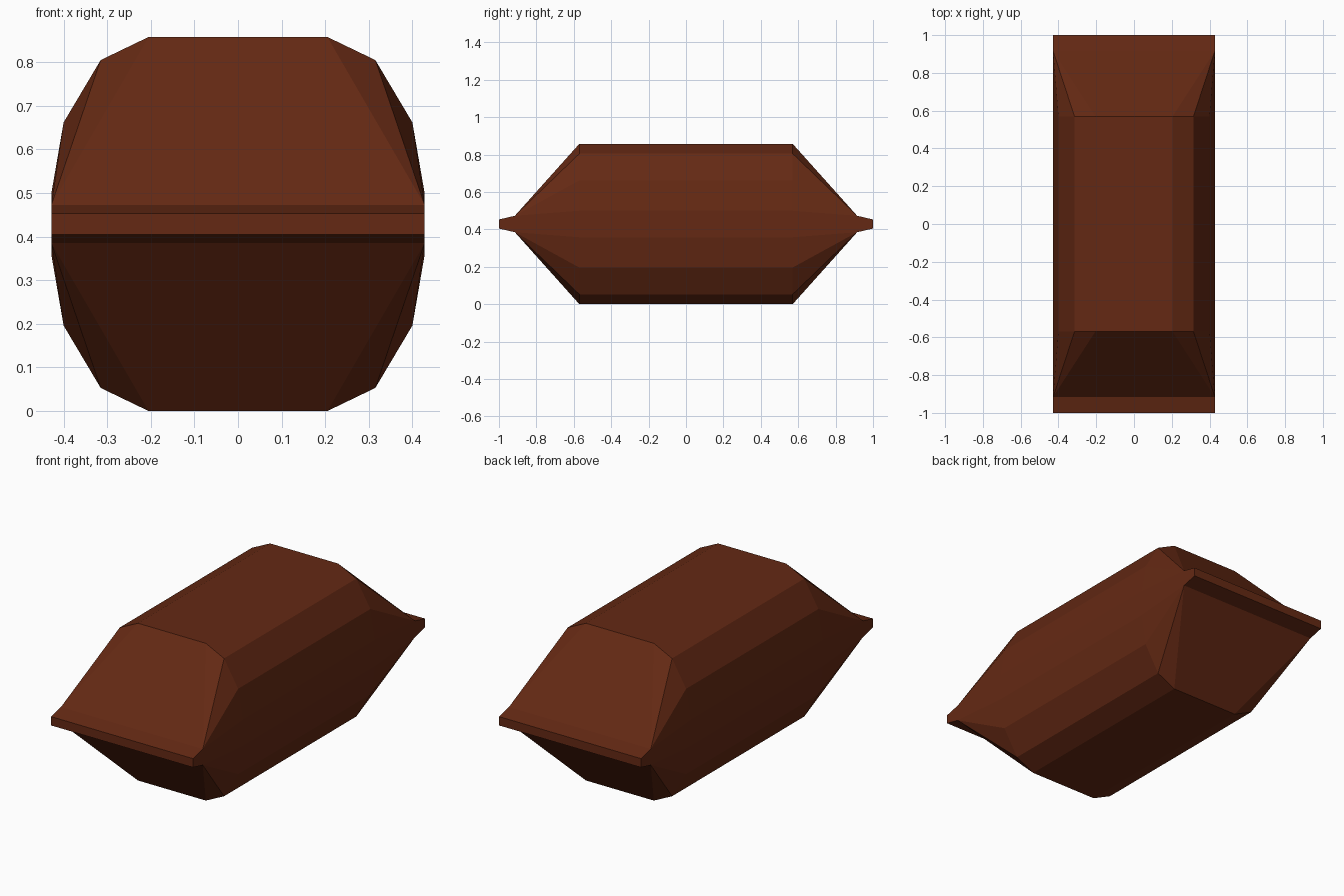
import bpy
import bmesh

# Remove the default cube
cube = bpy.data.objects.get("Cube")
if cube:
    bpy.data.objects.remove(cube, do_unlink=True)

MID_Z = 0.429

# Glossy brown wrapper colour
brown = bpy.data.materials.new("wrapper_brown")
brown.use_nodes = True
colour = (0.128, 0.022, 0.0067, 1)
brown.diffuse_color = colour
brown.node_tree.nodes["Principled BSDF"].inputs["Base Color"].default_value = colour

# Rounded body section: one quadrant, mirrored to a full loop
quadrant = [(0.428, 0.071), (0.4, 0.233), (0.315, 0.376), (0.205, 0.429)]


def full_loop(points):
    right = points + [(-x, z) for x, z in reversed(points)]
    return right + [(-x, -z) for x, z in right]


def flat_end(half_height):
    # every quadrant point gathers in one corner of the crimped end
    return full_loop([(0.428, half_height)] * len(quadrant))


body, crimp, tip = full_loop(quadrant), flat_end(0.044), flat_end(0.024)
sections = [(-1, tip), (-0.915, crimp), (-0.57, body),
            (0.57, body), (0.915, crimp), (1, tip)]

# Loft the sections along y
bm = bmesh.new()
rings = [[bm.verts.new((x, y, MID_Z + z)) for x, z in loop] for y, loop in sections]
for a, b in zip(rings, rings[1:]):
    for i in range(len(a)):
        j = (i + 1) % len(a)
        bm.faces.new((a[i], a[j], b[j], b[i]))
bm.faces.new(rings[0])
bm.faces.new(rings[-1])

# Merge the gathered corners into clean triangles
bmesh.ops.remove_doubles(bm, verts=bm.verts[:], dist=0.0005)
bmesh.ops.recalc_face_normals(bm, faces=bm.faces[:])

mesh = bpy.data.meshes.new("wrapper")
bm.to_mesh(mesh)
bm.free()
mesh.materials.append(brown)
wrapper = bpy.data.objects.new("wrapper", mesh)
bpy.context.collection.objects.link(wrapper)
